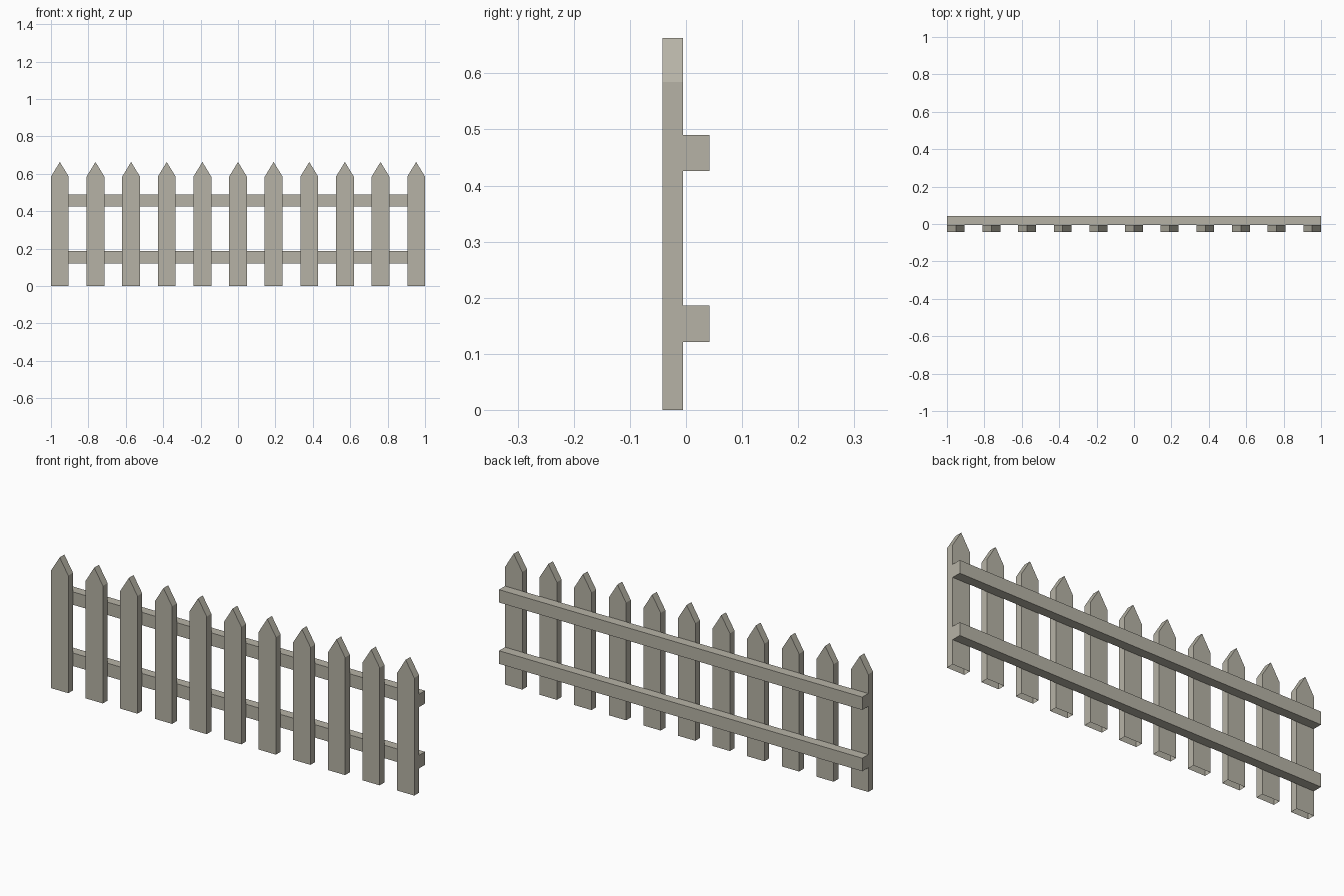
import bpy
import bmesh

cube = bpy.data.objects.get("Cube")
if cube:
    bpy.data.objects.remove(cube, do_unlink=True)

# Weathered grey wood
wood = bpy.data.materials.new("weathered_wood")
wood.use_nodes = True
colour = (0.47, 0.45, 0.38, 1.0)
wood.diffuse_color = colour
wood.node_tree.nodes["Principled BSDF"].inputs["Base Color"].default_value = colour

PICKETS = 11
WIDTH = 0.095
SHOULDER, PEAK = 0.585, 0.663
FRONT, MIDDLE, BACK = -0.042, -0.005, 0.042


def extrude_profile(name, profile, axis, depth, open_bottom=False):
    """Extrude a closed planar outline along an axis into a solid part."""
    bm = bmesh.new()
    face = bm.faces.new([bm.verts.new(p) for p in profile])
    moved = bmesh.ops.extrude_face_region(bm, geom=[face], use_keep_orig=True)
    verts = [g for g in moved["geom"] if isinstance(g, bmesh.types.BMVert)]
    bmesh.ops.translate(bm, verts=verts, vec=[a * depth for a in axis])
    bmesh.ops.recalc_face_normals(bm, faces=bm.faces[:])
    if open_bottom:
        ground = [f for f in bm.faces if all(v.co.z < 0.001 for v in f.verts)]
        bmesh.ops.delete(bm, geom=ground, context="FACES")
    mesh = bpy.data.meshes.new(name)
    bm.to_mesh(mesh)
    bm.free()
    mesh.materials.append(wood)
    obj = bpy.data.objects.new(name, mesh)
    bpy.context.collection.objects.link(obj)
    return obj


# Pointed pickets, hollow at the foot, sharing one mesh
half = WIDTH / 2
outline = [(-half, 0), (half, 0), (half, SHOULDER), (0, PEAK), (-half, SHOULDER)]
first = extrude_profile("picket_1", [(x, FRONT, z) for x, z in outline],
                        (0, 1, 0), MIDDLE - FRONT, open_bottom=True)
step = (2 - WIDTH) / (PICKETS - 1)
for i in range(PICKETS):
    picket = first
    if i:
        picket = bpy.data.objects.new(f"picket_{i + 1}", first.data)
        bpy.context.collection.objects.link(picket)
    picket.location.x = -1 + half + i * step

# Two full-length rails behind the pickets
for name, low, high in (("lower_rail", 0.121, 0.186), ("upper_rail", 0.426, 0.490)):
    section = [(-1, MIDDLE, low), (-1, BACK, low), (-1, BACK, high), (-1, MIDDLE, high)]
    extrude_profile(name, section, (1, 0, 0), 2)
